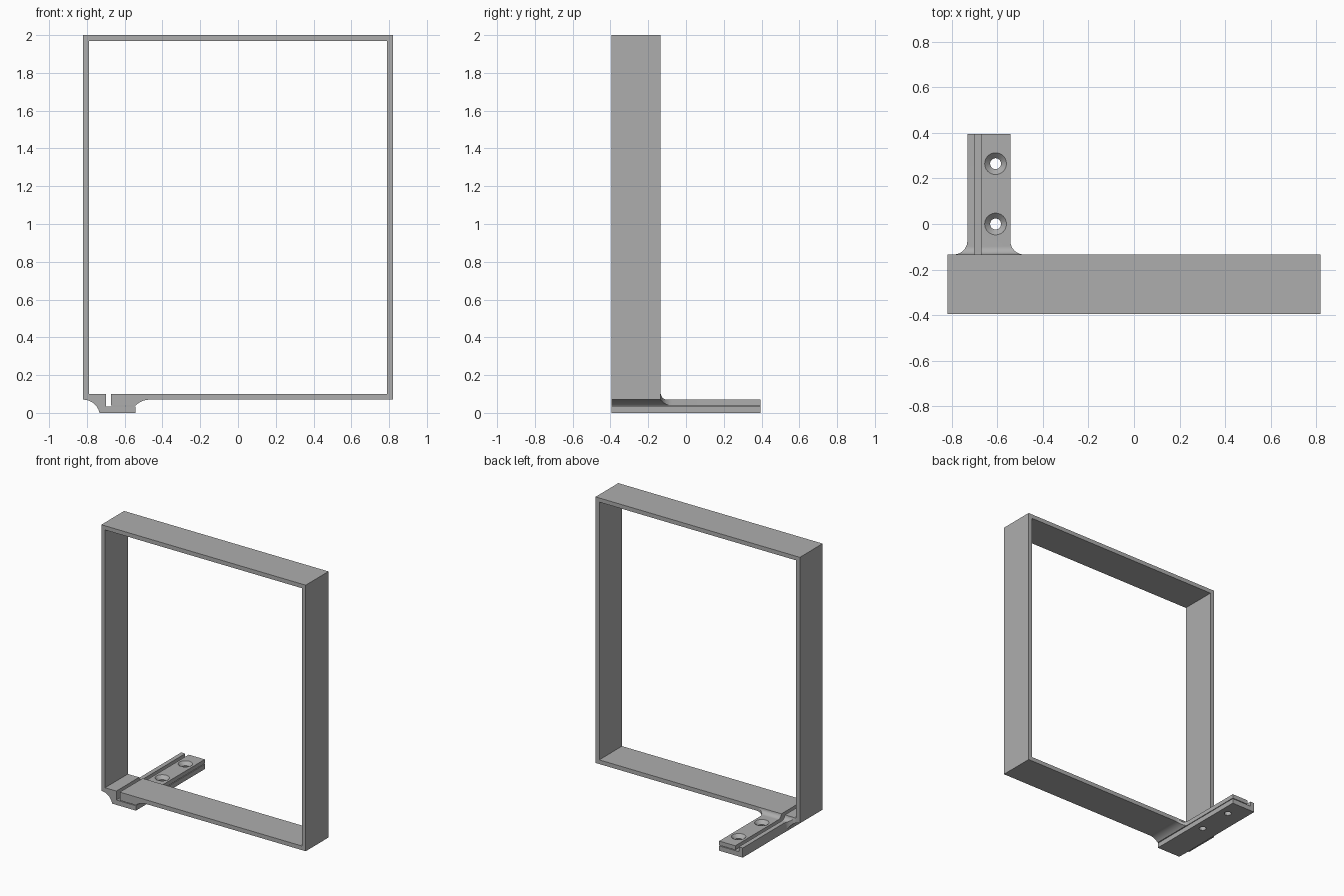
import bpy
import bmesh
from math import radians, cos, sin

cube = bpy.data.objects.get("Cube")
if cube:
    bpy.data.objects.remove(cube, do_unlink=True)

grey = bpy.data.materials.new("plain grey")
grey.use_nodes = True
colour = (0.42, 0.42, 0.42, 1)
grey.diffuse_color = colour
grey.node_tree.nodes["Principled BSDF"].inputs["Base Color"].default_value = colour


def arc(cx, cy, r, start, end, steps=12):
    angles = [radians(start + (end - start) * i / steps) for i in range(steps + 1)]
    return [(cx + r * cos(a), cy + r * sin(a)) for a in angles]


def prism(name, outlines, axis, low, high):
    """Extrude closed 2D outlines along the given axis."""
    place = {"x": lambda u, v, w: (w, u, v),
             "y": lambda u, v, w: (u, w, v),
             "z": lambda u, v, w: (u, v, w)}[axis]
    bm = bmesh.new()
    for outline in outlines:
        face = bm.faces.new([bm.verts.new(place(u, v, low)) for u, v in outline])
        moved = bmesh.ops.extrude_face_region(bm, geom=[face])["geom"]
        verts = [g for g in moved if isinstance(g, bmesh.types.BMVert)]
        bmesh.ops.translate(bm, verts=verts, vec=place(0, 0, high - low))
        if not face.is_valid:
            continue
    # close any end left open, then point all faces outward
    bmesh.ops.holes_fill(bm, edges=[e for e in bm.edges if e.is_boundary], sides=0)
    bmesh.ops.recalc_face_normals(bm, faces=bm.faces)
    return finish(name, bm)


def finish(name, bm):
    mesh = bpy.data.meshes.new(name)
    bm.to_mesh(mesh)
    bm.free()
    mesh.materials.append(grey)
    obj = bpy.data.objects.new(name, mesh)
    bpy.context.collection.objects.link(obj)
    return obj


def activate(obj):
    bpy.ops.object.select_all(action="DESELECT")
    obj.select_set(True)
    bpy.context.view_layer.objects.active = obj


def cut(obj, cutter, operation):
    mod = obj.modifiers.new(operation, "BOOLEAN")
    mod.operation, mod.object, mod.solver = operation, cutter, "EXACT"
    activate(obj)
    bpy.ops.object.modifier_apply(modifier=mod.name)
    bpy.data.objects.remove(cutter, do_unlink=True)


# Shared measurements
front, seam, back = -0.395, -0.134, 0.395
side, wall, bar_low, bar_top, top = 0.82, 0.03, 0.07, 0.10, 2.0
inner = side - wall
foot_l, foot_r = -0.732, -0.543
slot_l, slot_r = -0.70, -0.672
gap_low, gap_top = 0.035, 0.04
left_curve = arc(-side, -0.019, 0.089, 90, 12.3)
right_curve = arc(-0.468, -0.033, 0.103, 135, 90)
lower_edge = [(foot_l, 0), (foot_r, 0), (foot_r, gap_low), (slot_l, gap_low)]
upper_edge = [(slot_r, bar_top), (slot_r, gap_top), (foot_r, gap_top)] + right_curve

# Split rectangular frame with the clamp step at its lower corner
frame_outline = (
    [(slot_l, bar_top), (-inner, bar_top), (-inner, top - wall),
     (inner, top - wall), (inner, bar_top)]
    + upper_edge
    + [(side, bar_low), (side, top), (-side, top)]
    + left_curve + lower_edge)
frame = prism("split_frame", [frame_outline], "y", front, seam)

# Two stacked foot plates, divided by the slot and the thin gap
lower = [(slot_l, bar_top), (-side, bar_top)] + left_curve + lower_edge
upper = upper_edge + [(-0.468, bar_top)]
plates = {"lower_foot_plate": lower, "upper_foot_plate": upper}

flare, fillet = 0.06, 0.035
plan = ([(-1, -0.3), (-1, seam)]
        + arc(foot_l - flare, seam + flare, flare, -90, 0)
        + [(foot_l, 1), (foot_r, 1)]
        + arc(foot_r + flare, seam + flare, flare, 180, 270)
        + [(0, seam), (0, -0.3)])
profile = ([(-0.3, -0.1), (-0.3, 0.2), (seam, 0.2)]
           + arc(seam + fillet, bar_low + fillet, fillet, 180, 270)
           + [(1, bar_low), (1, -0.1)])

parts = [frame]
for name, outline in plates.items():
    plate = prism(name, [outline], "y", seam, back)
    cut(plate, prism("plan_cutter", [plan], "z", -0.2, 0.3), "INTERSECT")
    cut(plate, prism("profile_cutter", [profile], "x", -1.2, 0.2), "INTERSECT")
    # Countersunk screw holes
    for y in (0.0, 0.265):
        hole = prism("hole_cutter", [arc(-0.608, y, 0.024, 0, 345, 23)], "z", -0.1, 0.2)
        cut(plate, hole, "DIFFERENCE")
        if name == "upper_foot_plate":
            bm = bmesh.new()
            bmesh.ops.create_cone(bm, cap_ends=True, segments=24, radius1=0.022,
                                  radius2=0.05, depth=0.028)
            bmesh.ops.translate(bm, verts=bm.verts, vec=(-0.608, y, 0.058))
            cut(plate, finish("sink_cutter", bm), "DIFFERENCE")
    parts.append(plate)

for part in parts:
    activate(part)
    bpy.ops.object.shade_smooth_by_angle(angle=radians(30))
